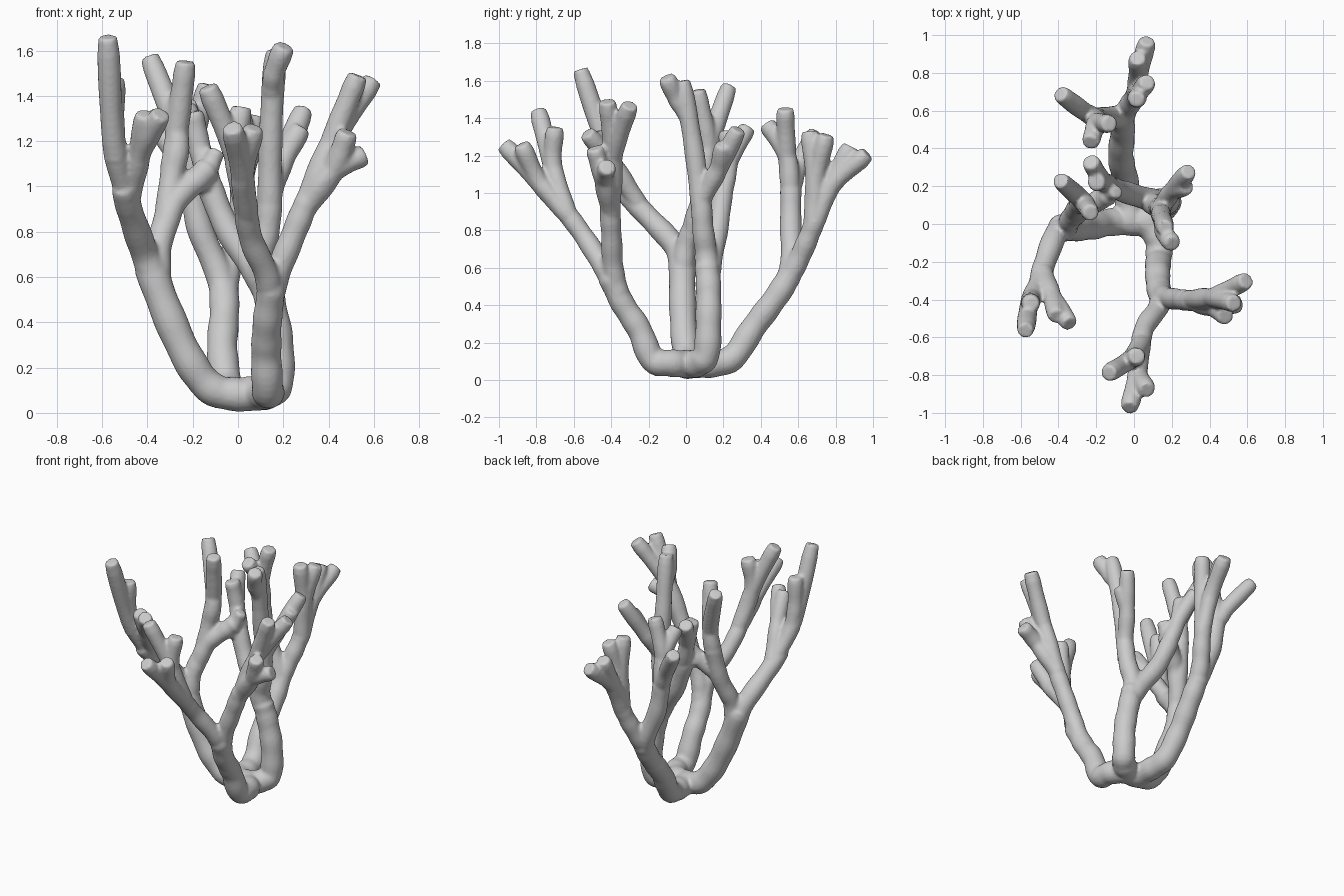
import bpy, bmesh, math
from mathutils import Vector

SIDES, STEPS = 16, 6
bm = bmesh.new()


def catmull(p, t):
    a, b, c, d = p
    return 0.5 * ((2 * b) + (c - a) * t + (2 * a - 5 * b + 4 * c - d) * t * t
                  + (3 * b - a - 3 * c + d) * t ** 3)


def tube(points, r0, r1):
    """Closed tapering tube through a few points, radius r0 to r1."""
    p = [Vector(q) for q in points]
    p = [2 * p[0] - p[1]] + p + [2 * p[-1] - p[-2]]
    path = [catmull(p[i:i + 4], s / STEPS) for i in range(len(p) - 3) for s in range(STEPS)]
    path.append(p[-2])
    n, rings, side = len(path), [], None
    for i, c in enumerate(path):
        d = (path[min(i + 1, n - 1)] - path[max(i - 1, 0)]).normalized()
        ref = side if side else d.orthogonal()
        side = (ref - d * ref.dot(d)).normalized()
        up = d.cross(side)
        f = i / (n - 1)
        r = r0 + (r1 - r0) * f
        r *= 1 + 0.03 * math.sin(i * 1.3 + c.x * 9)      # organic wobble
        if i == n - 1:
            r *= 0.85                                    # slightly rounded blunt tip
        rings.append([bm.verts.new(c + r * (math.cos(a) * side + math.sin(a) * up))
                      for a in (2 * math.pi * k / SIDES for k in range(SIDES))])
    for a, b in zip(rings, rings[1:]):
        for k in range(SIDES):
            j = (k + 1) % SIDES
            bm.faces.new((a[k], a[j], b[j], b[k]))
    bm.faces.new(rings[0][::-1])
    bm.faces.new(rings[-1])


def fork(start, mid, tips, r=0.051):
    """One or more twigs that share a short stalk."""
    for t in tips:
        tube([start, mid, t], r, 0.05)


# Creeping base and the four main stems
tube([(0.06, 0.02, .085), (0.13, -.08, .09), (0.13, -.18, .11), (0.125, -.25, .27),
      (0.13, -.34, .41), (0.15, -.42, .57)], .076, .062)                      # front stem
tube([(0.1, 0.0, .085), (0, 0.01, .08), (-.12, 0.01, .11), (-.22, -.01, .24),
      (-.32, -.02, .46), (-.40, -.02, .68)], .074, .072)                      # left stem
tube([(0.03, 0, .085), (0.13, .06, .09), (0.175, .11, .14), (0.175, .12, .32),
      (0.14, .12, .5), (0.11, .11, .62)], .076, .066)                         # right stem
tube([(-.02, 0, .085), (-.03, .13, .085), (-.05, .25, .12), (-.07, .36, .28),
      (-.06, .48, .44), (-.06, .57, .58)], .075, .064)                        # back stem

# Front cluster
tube([(0.14, -.36, .46), (0.13, -.44, .6), (0.06, -.54, .76), (0.03, -.65, .91)], .058, .052)
fork((0.04, -.63, .88), (-.01, -.71, 1.13), [(-.135, -.79, 1.44), (0.015, -.70, 1.35)])
fork((0.04, -.63, .88), (0.02, -.78, 1.05), [(-.025, -.975, 1.26), (0.07, -.88, 1.26)])

# Right cluster
tube([(0.14, -.36, .46), (0.17, -.39, .6), (0.25, -.40, .80), (0.31, -.41, .95)], .058, .055)
fork((0.29, -.40, .90), (0.41, -.39, 1.19), [(0.53, -.42, 1.49), (0.595, -.30, 1.47)], .052)
fork((0.29, -.40, .90), (0.42, -.44, 1.07), [(0.485, -.49, 1.24), (0.56, -.42, 1.14)], .054)

# Left cluster, outer arm
tube([(-.35, -.02, .55), (-.41, -.05, .7), (-.47, -.20, .87), (-.51, -.33, 1.0)], .068, .055)
fork((-.49, -.28, .95), (-.55, -.41, 1.2), [(-.575, -.565, 1.66)], .052)
fork((-.54, -.38, 1.12), (-.55, -.41, 1.28), [(-.545, -.42, 1.48)], .05)
fork((-.48, -.26, .95), (-.435, -.38, 1.14), [(-.41, -.49, 1.32), (-.34, -.53, 1.32)])

# Left cluster, inner arm
tube([(-.35, -.02, .55), (-.35, 0.0, .72), (-.31, .07, .90), (-.28, .12, 1.15)], .058, .055)
fork((-.29, .10, 1.05), (-.27, .12, 1.24), [(-.39, .23, 1.57), (-.23, .06, 1.55)], .054)
tube([(-.34, .02, .76), (-.28, .07, .93), (-.18, .13, 1.03), (-.13, .16, 1.08)], .054, .058)
tube([(-.17, .15, 1.0), (-.13, .16, 1.08), (-.09, .17, 1.16)], .055, .036)

# Right stem, upright arm
tube([(0.15, .12, .48), (0.1, .11, .65), (0.13, .09, .82), (0.145, .08, 1.0)], .064, .055)
fork((0.14, .08, .94), (0.145, .04, 1.25), [(0.165, -.02, 1.60)], .055)
fork((0.15, .0, 1.42), (0.16, -.05, 1.50), [(0.205, -.105, 1.62)], .045)
fork((0.14, .08, .96), (0.2, .17, 1.12), [(0.29, .28, 1.34), (0.28, .2, 1.26)])

# Right stem, arm leaning left
tube([(0.15, .12, .48), (0.08, .13, .62), (-.05, .17, .82), (-.14, .2, 1.04)], .064, .056)
fork((-.12, .2, 1.0), (-.17, .23, 1.17), [(-.23, .33, 1.35), (-.2, .22, 1.33)])

# Back cluster
tube([(-.06, .48, .44), (-.08, .56, .6), (-.17, .56, .82), (-.21, .56, 1.05)], .063, .056)
fork((-.2, .56, 1.0), (-.27, .60, 1.14), [(-.39, .69, 1.32)])
fork((-.2, .56, 1.0), (-.2, .54, 1.2), [(-.23, .43, 1.37), (-.13, .53, 1.45)])
tube([(-.06, .48, .44), (-.05, .58, .6), (-.01, .65, .75), (0.02, .7, .88)], .06, .054)
fork((0.01, .68, .82), (0.02, .69, 1.05), [(0.015, .66, 1.33), (0.07, .75, 1.31)], .052)
fork((0.01, .68, .82), (0.02, .77, 1.03), [(0.02, .88, 1.25), (0.07, .97, 1.21)], .052)

bmesh.ops.recalc_face_normals(bm, faces=bm.faces)
mesh = bpy.data.meshes.new("branching_coral")
bm.to_mesh(mesh)
bm.free()
coral = bpy.data.objects.new("branching_coral", mesh)
bpy.context.collection.objects.link(coral)

# Fuse all branches into one smooth skin
rm = coral.modifiers.new("fuse", 'REMESH')
rm.mode = 'VOXEL'
rm.voxel_size = 0.011
rm.use_smooth_shade = True
sm = coral.modifiers.new("soften", 'SMOOTH')
sm.factor = 0.5
sm.iterations = 3
